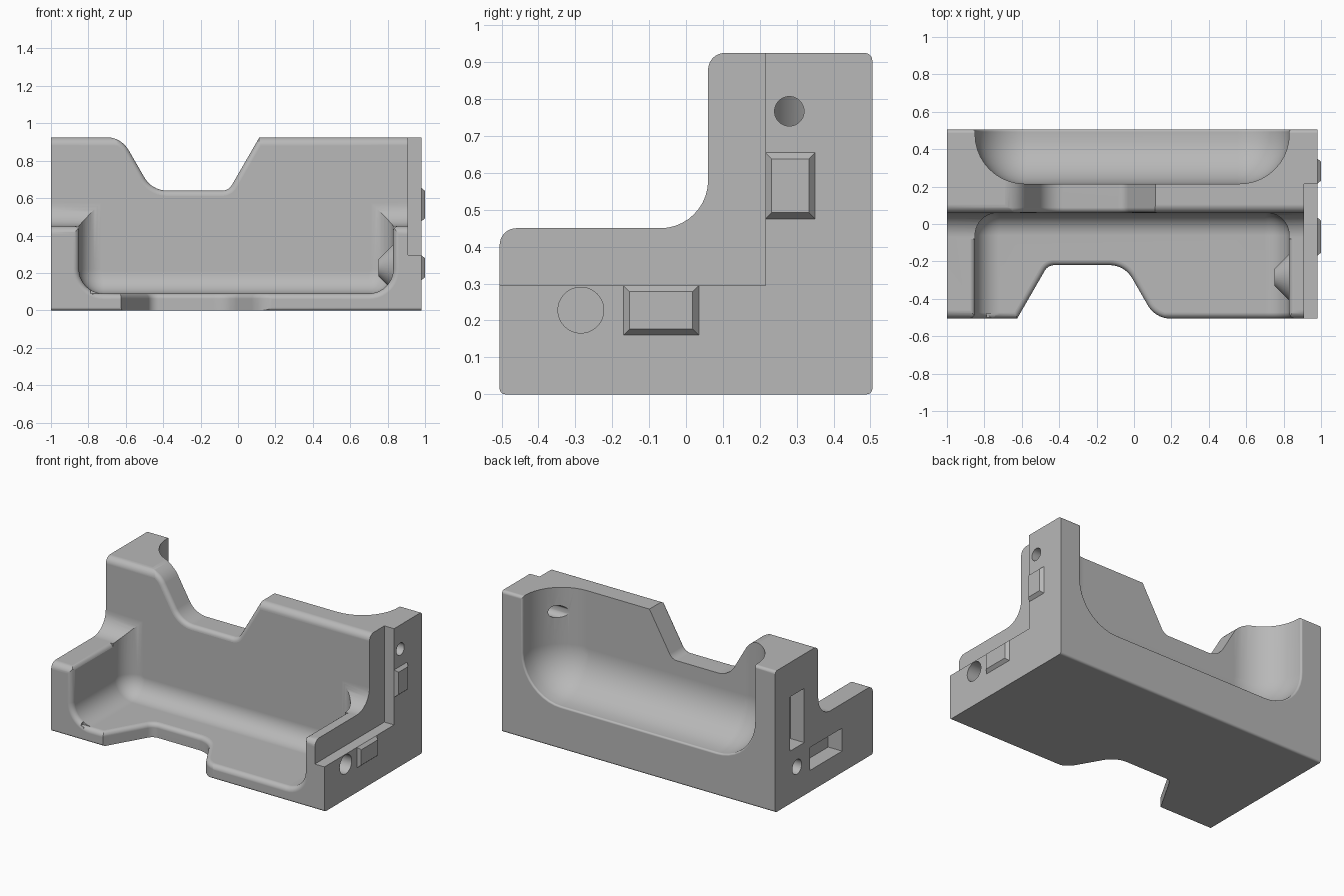
import bpy, bmesh
from math import sin, cos, tan, acos, atan2, pi, radians
from mathutils import Vector

if "Cube" in bpy.data.objects:
    bpy.data.objects.remove(bpy.data.objects["Cube"])

grey = bpy.data.materials.new("plain grey")
grey.use_nodes = True
COLOUR = (0.48, 0.48, 0.48, 1)
grey.diffuse_color = COLOUR
grey.node_tree.nodes["Principled BSDF"].inputs["Base Color"].default_value = COLOUR
STEPS = 10


def outline(corners, radii, grow=0.0):
    """Counter-clockwise polygon, offset outward by grow, with rounded corners."""
    pts = [Vector(c) for c in corners]
    count = len(pts)
    moved, rounds = [], []
    for i, p in enumerate(pts):
        d0 = (p - pts[i - 1]).normalized()
        d1 = (pts[(i + 1) % count] - p).normalized()
        n0, n1 = Vector((d0.y, -d0.x)), Vector((d1.y, -d1.x))
        moved.append(p + (n0 + n1) * (grow / (1 + n0.dot(n1))))
        turn = 1 if d0.x * d1.y - d0.y * d1.x > 0 else -1
        rounds.append(radii[i] + turn * grow if radii[i] else 0)
    result = []
    for i, p in enumerate(moved):
        r = rounds[i]
        if not r:
            result.append(p)
            continue
        u = (moved[i - 1] - p).normalized()
        v = (moved[(i + 1) % count] - p).normalized()
        half = acos(u.dot(v)) / 2
        reach = r / tan(half)
        centre = p + (u + v).normalized() * (r / sin(half))
        a, b = p + u * reach - centre, p + v * reach - centre
        start = atan2(a.y, a.x)
        sweep = (atan2(b.y, b.x) - start + pi) % (2 * pi) - pi
        for k in range(STEPS + 1):
            t = start + sweep * k / STEPS
            result.append(centre + Vector((cos(t), sin(t))) * r)
    return result


def loft(name, axis, sections):
    """Solid through a stack of (position, outline) sections along an axis."""
    place = {"x": lambda t, p: (t, p[0], p[1]),
             "y": lambda t, p: (p[0], t, p[1]),
             "z": lambda t, p: (p[0], p[1], t)}[axis]
    bm = bmesh.new()
    rings = [[bm.verts.new(place(t, p)) for p in pts] for t, pts in sections]
    for low, high in zip(rings, rings[1:]):
        for i in range(len(low)):
            bm.faces.new((low[i - 1], low[i], high[i], high[i - 1]))
    bm.faces.new(rings[0])
    bm.faces.new(rings[-1])
    bmesh.ops.recalc_face_normals(bm, faces=bm.faces)
    mesh = bpy.data.meshes.new(name)
    bm.to_mesh(mesh)
    bm.free()
    mesh.materials.append(grey)
    ob = bpy.data.objects.new(name, mesh)
    bpy.context.collection.objects.link(ob)
    return ob


def rect(a0, a1, b0, b1, inset=0.0):
    return [(a0 + inset, b0 + inset), (a1 - inset, b0 + inset),
            (a1 - inset, b1 - inset), (a0 + inset, b1 - inset)]


def circle(y, z, r, n=40):
    return [(y + r * cos(2 * pi * i / n), z + r * sin(2 * pi * i / n)) for i in range(n)]


def prism(name, axis, t0, t1, pts):
    return loft(name, axis, [(t0, pts), (t1, pts)])


def arc_steps(n=STEPS):
    return [pi / 2 * i / n for i in range(n + 1)]


def pocket(name, floor, corner, mouth, end, blend, lip):
    """Open-topped hollow with rounded corners, blended end wall and softened lip."""
    way = 1 if end > mouth else -1
    corners = rect(-0.85, 0.83, floor, 1.45)
    radii = (corner, corner, 0, 0)
    rings = [(mouth - way * 0.2, lip)]
    rings += [(mouth + way * lip * (1 - cos(a)), lip * (1 - sin(a))) for a in arc_steps()]
    rings += [(end - way * blend * (1 - sin(a)), -blend * (1 - cos(a))) for a in arc_steps()]
    return loft(name, "y", [(t, outline(corners, radii, e)) for t, e in rings])


def notch(name, axis, corners, face, far_in, far_out, lip=0.028):
    """Trapezoid gap with its rim rounded over on the face side."""
    radii = (0, 0, 0.06, 0.14, 0.14, 0.06, 0, 0)
    way = 1 if far_in > face else -1
    rings = [(far_out, lip)]
    rings += [(face + way * lip * (1 - cos(a)), lip * (1 - sin(a))) for a in arc_steps(6)]
    rings.append((far_in, 0))
    return loft(name, axis, [(t, outline(corners, radii, e)) for t, e in rings])


# L-shaped body
body = prism("body", "x", -1, 0.98, outline(
    [(-0.505, 0), (0.505, 0), (0.505, 0.925), (0.06, 0.925), (0.06, 0.45), (-0.505, 0.45)],
    (0.015, 0.015, 0.02, 0.045, 0.13, 0.045)))

# Hollows in the front and in the back
cutters = [
    pocket("front_hollow", 0.09, 0.13, -0.505, 0.0595, 0.12, 0.032),
    pocket("back_hollow", 0.28, 0.275, 0.505, 0.215, 0.265, 0.012),
]

# Matching gaps in the upright wall and in the floor
gap = [(0.25, 1.2), (-0.75, 1.2), (-0.75, 0.926), (-0.625, 0.926),
       (-0.46, 0.64), (-0.05, 0.64), (0.115, 0.926), (0.25, 0.926)]
cutters.append(notch("wall_gap", "y", gap, 0.06, 0.35, -0.1))
floor_gap = [(-0.51 - x, 0.42 - z) for x, z in gap]
cutters.append(notch("floor_gap", "z", floor_gap, 0.09, -0.1, 0.3))

# Rounded upper rims of the front side walls
for inner, side in ((0.829, 1), (-0.849, -1)):
    rim = [(inner - side * 0.03, 0.4205)]
    rim += [(inner + side * 0.03 * (1 - cos(a)), 0.4205 + 0.03 * sin(a)) for a in arc_steps(6)]
    rim += [(inner + side * 0.032, 0.5), (inner - side * 0.03, 0.5)]
    cutters.append(prism("rim_cutter", "y", -0.6, -0.08, rim))

# Joint recess, pin holes and key sockets on the two ends
cutters += [
    prism("end_recess", "x", 0.91, 1.2, rect(-0.8, 0.215, 0.295, 1.2)),
    prism("upper_hole", "x", 0.6, 1.1, circle(0.28, 0.767, 0.04)),
    prism("lower_hole", "x", 0.87, 1.1, circle(-0.285, 0.228, 0.062)),
    prism("pin_socket", "x", -1.1, -0.88, circle(0.28, 0.215, 0.048)),
    prism("upright_socket", "x", -1.1, -0.9, rect(0.205, 0.35, 0.345, 0.70)),
    prism("level_socket", "x", -1.1, -0.9, rect(-0.186, 0.144, 0.14, 0.29)),
]
for cutter in cutters:
    cutter.hide_render = True
    mod = body.modifiers.new(cutter.name, "BOOLEAN")
    mod.operation = "DIFFERENCE"
    mod.solver = "EXACT"
    mod.object = cutter
bpy.context.view_layer.update()
graph = bpy.context.evaluated_depsgraph_get()
solid = bpy.data.meshes.new_from_object(body.evaluated_get(graph))
body.modifiers.clear()
body.data = solid
for cutter in cutters:
    bpy.data.objects.remove(cutter)

# Tapered keys on the joint end
parts = [body]
for name, box in (("upright_key", (0.215, 0.35, 0.475, 0.655)),
                  ("level_key", (-0.17, 0.035, 0.16, 0.295))):
    parts.append(loft(name, "x", [(0.95, rect(*box)), (0.98, rect(*box)),
                                  (1.0, rect(*box, inset=0.017))]))

# Tapered boss behind the lower pin hole
parts.append(loft("pin_boss", "x", [(0.85, circle(-0.285, 0.228, 0.135)),
                                    (0.83, circle(-0.285, 0.228, 0.125)),
                                    (0.75, circle(-0.285, 0.228, 0.045))]))

# Smooth curves, crisp edges
for ob in parts:
    bpy.ops.object.select_all(action="DESELECT")
    ob.select_set(True)
    bpy.context.view_layer.objects.active = ob
    bpy.ops.object.shade_smooth_by_angle(angle=radians(30))
    weighted = ob.modifiers.new("even_shading", "WEIGHTED_NORMAL")
    weighted.keep_sharp = True
